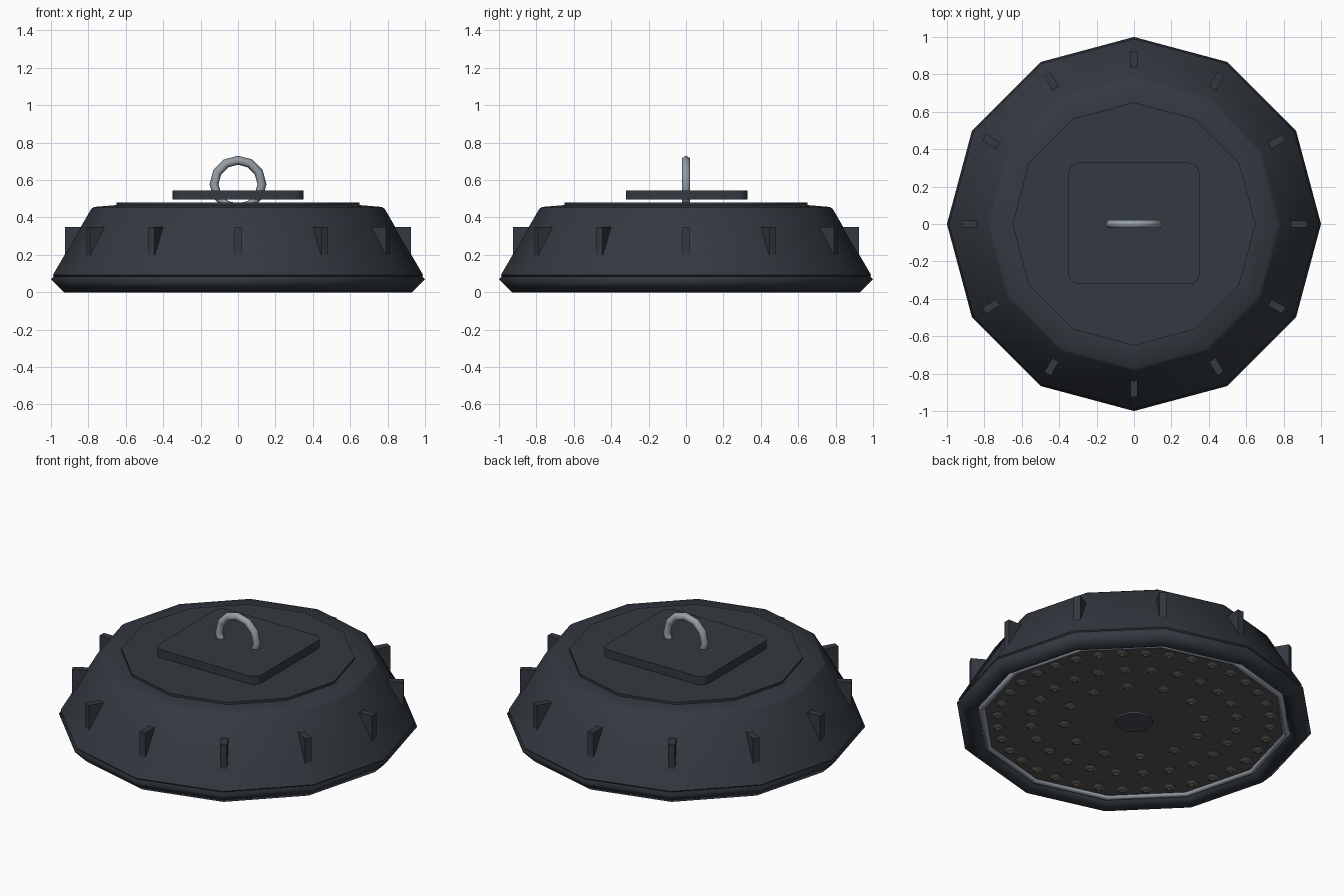
import bpy, bmesh
from math import sin, cos, pi, radians
from mathutils import Matrix, Vector

if "Cube" in bpy.data.objects:
    bpy.data.objects.remove(bpy.data.objects["Cube"])


def material(name, rgb):
    m = bpy.data.materials.new(name)
    m.diffuse_color = (*rgb, 1)
    m.use_nodes = True
    m.node_tree.nodes["Principled BSDF"].inputs["Base Color"].default_value = m.diffuse_color
    return m


DARK = material("dark_paint", (0.033, 0.041, 0.052))
STEEL = material("steel", (0.30, 0.34, 0.38))
BOARD = material("board_grey", (0.09, 0.09, 0.09))
LENS = material("lens_grey", (0.11, 0.11, 0.105))
GLOW = material("led_yellow", (0.45, 0.38, 0.08))
HUB = material("hub_grey", (0.06, 0.07, 0.085))


def finish(bm, name, mat, angle=None):
    bmesh.ops.recalc_face_normals(bm, faces=bm.faces)
    me = bpy.data.meshes.new(name)
    bm.to_mesh(me)
    bm.free()
    me.materials.append(mat)
    ob = bpy.data.objects.new(name, me)
    bpy.context.collection.objects.link(ob)
    if angle:
        bpy.ops.object.select_all(action='DESELECT')
        ob.select_set(True)
        bpy.context.view_layer.objects.active = ob
        bpy.ops.object.shade_smooth_by_angle(angle=radians(angle))
    return ob


def lathe(bm, profile, sides=12, closed=False, at=(0, 0, 0)):
    """Revolve (radius, z) points around z; open profiles get end caps."""
    c = Vector(at)
    rings = [[bm.verts.new(c + Vector((r * cos(2 * pi * i / sides), r * sin(2 * pi * i / sides), z)))
              for i in range(sides)] for r, z in profile]
    pairs = list(zip(rings, rings[1:]))
    if closed:
        pairs.append((rings[-1], rings[0]))
    else:
        bm.faces.new(rings[0])
        bm.faces.new(rings[-1])
    for a, b in pairs:
        for i in range(sides):
            j = (i + 1) % sides
            bm.faces.new((a[i], a[j], b[j], b[i]))


def lathed(name, profile, mat, angle=None, sides=12, closed=False):
    bm = bmesh.new()
    lathe(bm, profile, sides, closed)
    return finish(bm, name, mat, angle)


def circle(R, r, z, n):
    return [(R + r * cos(2 * pi * k / n), z + r * sin(2 * pi * k / n)) for k in range(n)]


# Housing shell, lower bezel and top cap
lathed("housing", [(0.985, 0.085), (0.99, 0.092), (0.93, 0.195), (0.785, 0.445),
                   (0.77, 0.456), (0.65, 0.466)], DARK, 60)
lathed("bezel", circle(0.93, 0.07, 0.07, 4), DARK, 100, closed=True)
lathed("top_cap", [(0.65, 0.45), (0.65, 0.48)], DARK, 40)

# Cooling fins at each corner of the housing
bm = bmesh.new()
for k in range(12):
    bmesh.ops.create_cube(bm, size=1, matrix=Matrix.Rotation(k * pi / 6, 4, 'Z')
                          @ Matrix.Translation((0.855, 0, 0.275))
                          @ Matrix.Diagonal((0.14, 0.04, 0.15, 1)))
finish(bm, "cooling_fins", DARK)

# Driver plate with rounded corners
bm = bmesh.new()
bmesh.ops.create_cube(bm, size=1, matrix=Matrix.Translation((0, 0.003, 0.52))
                      @ Matrix.Diagonal((0.70, 0.65, 0.05, 1)))
upright = [e for e in bm.edges if abs(e.verts[0].co.z - e.verts[1].co.z) > 0.01]
bmesh.ops.bevel(bm, geom=upright, offset=0.055, segments=4, profile=0.5, affect='EDGES')
finish(bm, "driver_plate", DARK, 30)

# Hanging ring
bm = bmesh.new()
lathe(bm, circle(0.128, 0.024, 0, 6), 12, True)
bm.transform(Matrix.Translation((0, 0, 0.578)) @ Matrix.Rotation(pi / 2, 4, 'X'))
finish(bm, "hanging_ring", STEEL, 65)

# Underside: circuit board, trim ring, centre hub
lathed("led_board", [(0.87, 0.05), (0.87, 0.08)], BOARD)
lathed("trim_ring", circle(0.86, 0.018, 0.05, 6), STEEL, 65, closed=True)
lathed("centre_hub", [(0.105, 0.04), (0.105, 0.06)], HUB, 40, 24)

# Rings of LED lenses with yellow chips
lens, chip = bmesh.new(), bmesh.new()
for radius, count in ((0.39, 12), (0.575, 24), (0.76, 36)):
    for k in range(count):
        a = 2 * pi * k / count + radians(15)
        p = (radius * cos(a), radius * sin(a), 0.05)
        lathe(lens, [(0.036, 0.005), (0.036, -0.004), (0.024, -0.012)], 10, at=p)
        lathe(chip, [(0.009, -0.01), (0.009, -0.014)], 8, at=p)
finish(lens, "led_lenses", LENS, 40)
finish(chip, "led_chips", GLOW)
